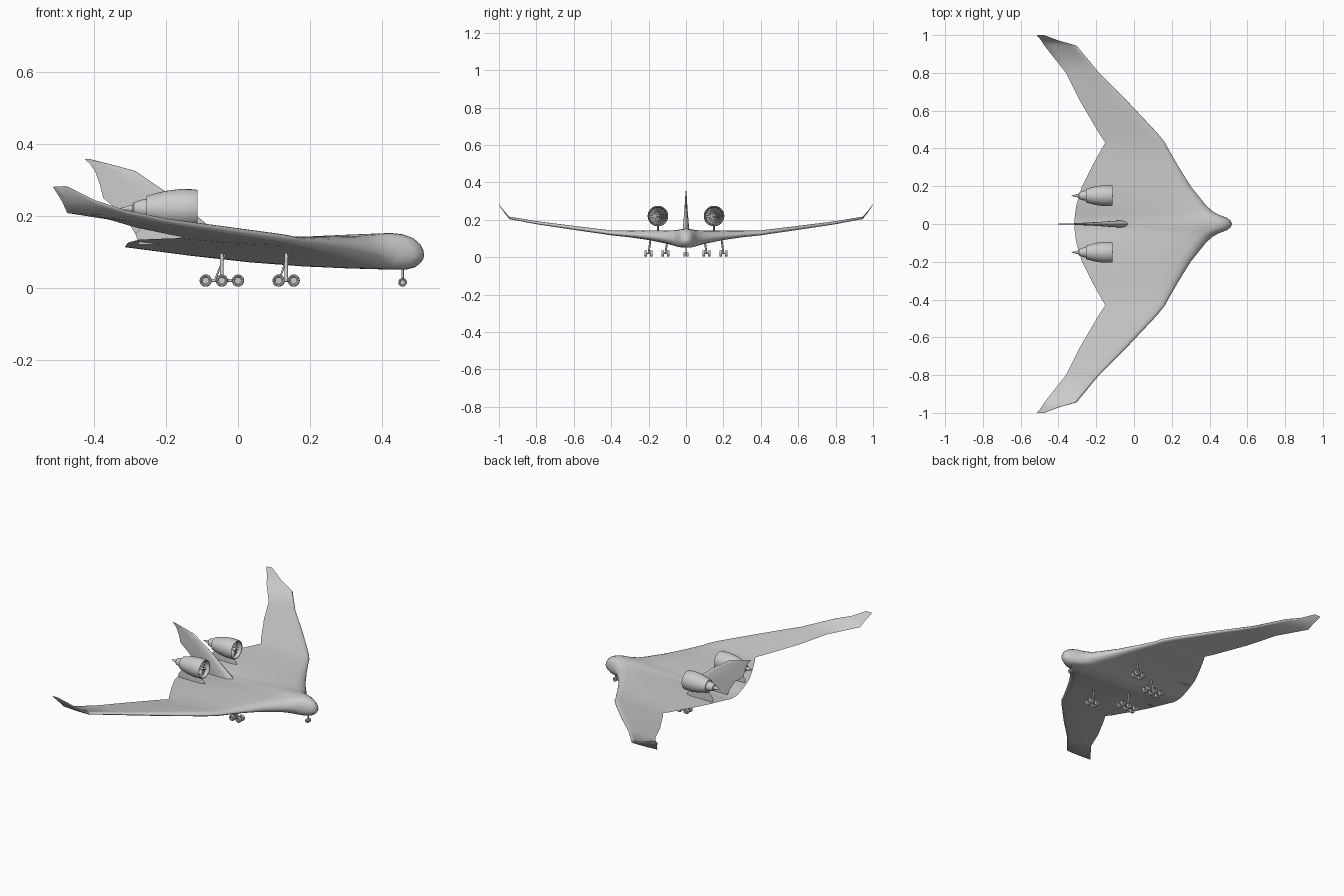
import bpy, bmesh, math
from mathutils import Matrix, Vector

cube = bpy.data.objects.get("Cube")
if cube:
    bpy.data.objects.remove(cube, do_unlink=True)

grey = bpy.data.materials.new("airframe grey")
grey.use_nodes = True
grey.diffuse_color = (0.6, 0.6, 0.6, 1)
grey.node_tree.nodes["Principled BSDF"].inputs["Base Color"].default_value = (0.6, 0.6, 0.6, 1)


def finish(name, bm, angle=40):
    bmesh.ops.recalc_face_normals(bm, faces=bm.faces)
    mesh = bpy.data.meshes.new(name)
    bm.to_mesh(mesh)
    bm.free()
    mesh.materials.append(grey)
    ob = bpy.data.objects.new(name, mesh)
    bpy.context.collection.objects.link(ob)
    bpy.ops.object.select_all(action="DESELECT")
    ob.select_set(True)
    bpy.context.view_layer.objects.active = ob
    bpy.ops.object.shade_smooth_by_angle(angle=math.radians(angle))
    return ob


def loft(bm, rings):
    """Skin a list of closed rings and cap both ends."""
    rows = [[bm.verts.new(p) for p in ring] for ring in rings]
    n = len(rows[0])
    for a, b in zip(rows, rows[1:]):
        for i in range(n):
            j = (i + 1) % n
            bm.faces.new((a[i], a[j], b[j], b[i]))
    bm.faces.new(rows[0])
    bm.faces.new(rows[-1])


def lathe(bm, profile, centre, axis="X", steps=24):
    """Revolve (along, radius) points around an axis through centre."""
    rings = []
    for along, r in profile:
        ring = []
        for k in range(steps):
            a = 2 * math.pi * k / steps
            c, s = r * math.cos(a), r * math.sin(a)
            p = (along, c, s) if axis == "X" else (c, along, s)
            ring.append(Vector(p) + Vector(centre))
        rings.append(ring)
    loft(bm, rings)


def rod(bm, a, b, r):
    a, b = Vector(a), Vector(b)
    turn = (b - a).to_track_quat("Z", "Y").to_matrix().to_4x4()
    bmesh.ops.create_cone(bm, cap_ends=True, segments=10, radius1=r, radius2=r,
                          depth=(b - a).length,
                          matrix=Matrix.Translation((a + b) / 2) @ turn)


# Blended wing body: airfoil sections (y, lead x, trail x, top z, bottom z, trail z)
upper = [(.003, .25), (.012, .5), (.035, .78), (.07, .95), (.11, 1), (.25, .87), (.4, .72), (.58, .5), (.78, .26)]
lower = [(.78, .45), (.58, .78), (.4, .95), (.25, 1), (.11, 1), (.06, .97), (.03, .8), (.012, .5), (.003, .25)]
stations = [
    (0, .518, -.315, .15, .048, .113), (.018, .512, -.315, .149, .049, .113),
    (.034, .49, -.314, .146, .051, .114), (.048, .45, -.312, .143, .054, .117),
    (.068, .415, -.31, .141, .06, .121), (.1, .38, -.305, .14, .069, .126),
    (.2, .3, -.275, .14, .09, .134), (.3, .238, -.225, .14, .105, .136),
    (.4, .18, -.17, .142, .116, .138), (.43, .165, -.152, .146, .121, .141),
    (.48, .125, -.185, .152, .128, .147), (.65, -.035, -.285, .173, .153, .168),
    (.8, -.185, -.36, .192, .176, .19), (.945, -.305, -.475, .217, .204, .208),
    (.97, -.395, -.49, .245, .236, .241), (1, -.475, -.515, .283, .279, .281)]


def section(st, side):
    y, le, te, top, bot, zte = st
    zle = bot + (top - bot) * .41
    ring = [(le, zle)]
    for t, k in upper:
        ring.append((le + (te - le) * t, zle + (zte - zle) * t + k * (top - zle)))
    ring.append((te, zte))
    for t, k in lower:
        ring.append((le + (te - le) * t, zle + (zte - zle) * t - k * (zle - bot)))
    return [(x, side * y, z) for x, z in ring]


bm = bmesh.new()
loft(bm, [section(s, -1) for s in reversed(stations[1:])] + [section(s, 1) for s in stations])
finish("wing_body", bm, 50)

# Tail fin: horizontal slices (z, front x, rear x, half thickness)
bm = bmesh.new()
fin = [(.115, -.02, -.27, .02), (.14, -.04, -.28, .018), (.2, -.115, -.315, .013),
       (.25, -.175, -.375, .009), (.29, -.235, -.385, .006), (.325, -.285, -.398, .004),
       (.345, -.36, -.412, .002), (.358, -.412, -.426, .001)]
shape = [(0, 0), (.04, .6), (.15, 1), (.5, .7), (1, .03)]
rings = []
for z, f, r, w in fin:
    side = [(f + (r - f) * t, k * w) for t, k in shape]
    rings.append([(x, y, z) for x, y in side] + [(x, -y, z) for x, y in reversed(side[1:])])
loft(bm, rings)
finish("tail_fin", bm)

# Engines with fan blades, cores and pylons
for side, label in ((1, "left"), (-1, "right")):
    hub = (0, side * .15, .22)
    bm = bmesh.new()
    lathe(bm, [(-.15, .004), (-.15, .044), (-.122, .046), (-.114, .049), (-.113, .052),
               (-.12, .054), (-.16, .055), (-.205, .049), (-.255, .036), (-.255, .032),
               (-.24, .004)], hub, steps=32)
    finish(label + "_engine_cowl", bm)

    bm = bmesh.new()
    lathe(bm, [(-.235, .028), (-.265, .026), (-.29, .018), (-.293, .011), (-.33, .001)], hub)
    finish(label + "_engine_core", bm)

    bm = bmesh.new()
    lathe(bm, [(-.118, .001), (-.126, .008), (-.15, .014)], hub, steps=16)
    for k in range(18):
        turn = Matrix.Translation(hub) @ Matrix.Rotation(k * math.pi / 9, 4, "X")
        quad = [(-.13, -.002, .008), (-.14, .002, .008), (-.143, .007, .045), (-.13, -.004, .045)]
        bm.faces.new([bm.verts.new(turn @ Vector(p)) for p in quad])
    finish(label + "_engine_fan", bm)

    bm = bmesh.new()
    rings = []
    for z, f, r, w in ((.12, -.1, -.275, .007), (.15, -.12, -.285, .006), (.19, -.14, -.25, .005)):
        rings.append([(f, hub[1], z), (f - .03, hub[1] + w, z), (r, hub[1], z), (f - .03, hub[1] - w, z)])
    loft(bm, rings)
    finish(label + "_engine_pylon", bm)


# Landing gear: bogies of paired wheels on a strut
def gear(name, x, y, axles, r, top, lean=0, track=.015):
    bm = bmesh.new()
    z = .003 + r
    w = r * .42
    tyre = [(-w * .5, r * .15), (-w * .5, r * .55), (-w, r * .68), (-w, r * .88), (-w * .6, r),
            (w * .6, r), (w, r * .88), (w, r * .68), (w * .5, r * .55), (w * .5, r * .15)]
    for ax in axles:
        for s in (-1, 1):
            lathe(bm, tyre, (ax, y + s * track, z), "Y", 20)
        rod(bm, (ax, y - track - w, z), (ax, y + track + w, z), r * .2)
    if len(axles) > 1:
        rod(bm, (axles[0], y, z), (axles[-1], y, z), r * .25)
        rod(bm, (x - .02, y, z), (x + .012, y + lean, top), r * .16)
    rod(bm, (x, y, z), (x, y + lean, top), r * .3)
    finish(name, bm)


gear("nose_gear", .458, 0, [.458], .012, .07, 0, .008)
for side, label in ((1, "left"), (-1, "right")):
    gear(label + "_inner_gear", -.045, side * .11, [-.09, -.045, 0], .017, .1, -side * .012)
    gear(label + "_outer_gear", .134, side * .2, [.113, .155], .017, .11, -side * .012)
